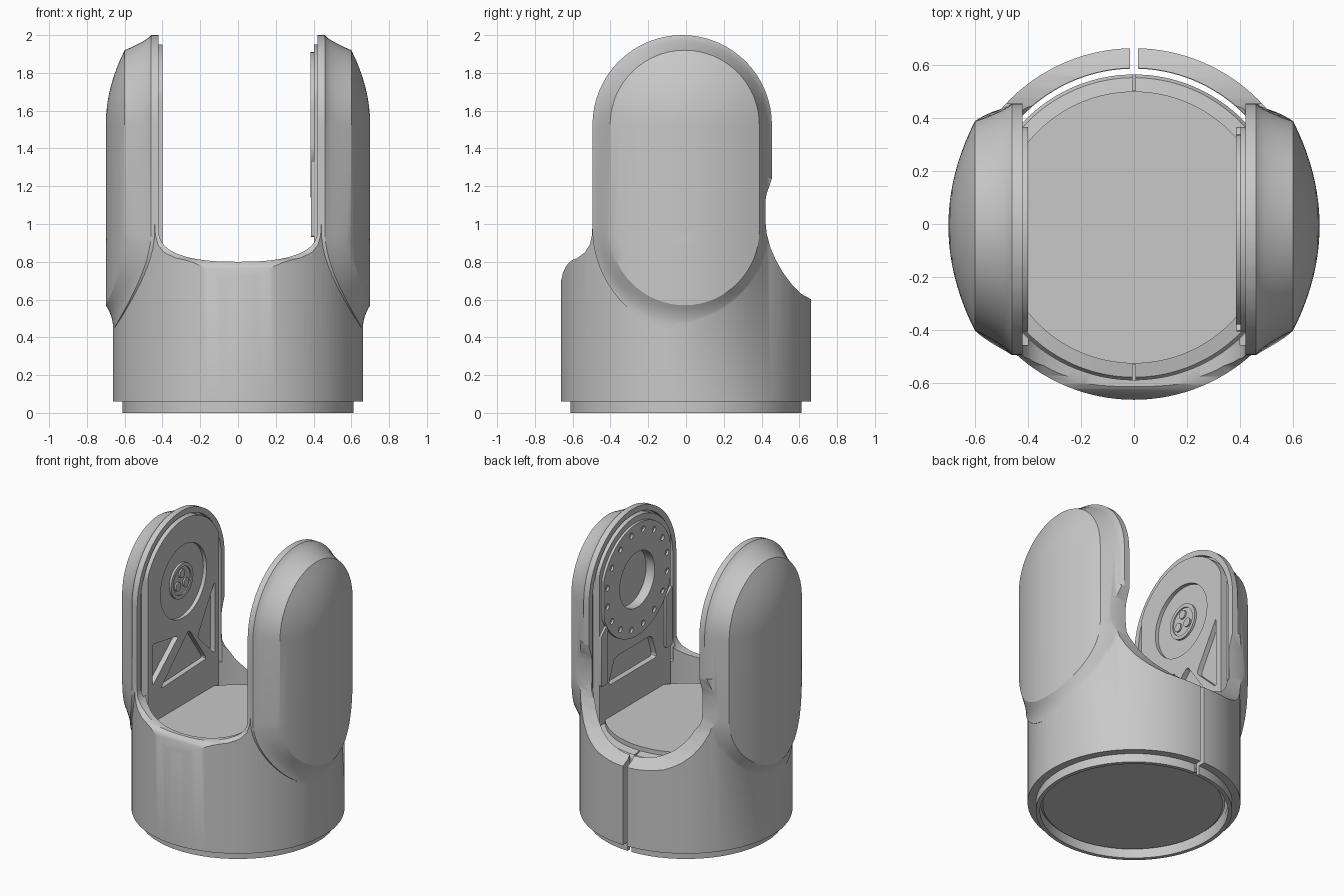
import bpy, bmesh, math

old = bpy.data.objects.get("Cube")
if old:
    bpy.data.objects.remove(old, do_unlink=True)

grey = bpy.data.materials.new("satin_grey")
grey.use_nodes = True
COLOR = (0.58, 0.58, 0.58, 1)
grey.diffuse_color = COLOR
grey.node_tree.nodes["Principled BSDF"].inputs["Base Color"].default_value = COLOR

MID_Y, TOP_Z, LOW_Z = -0.02, 1.525, 0.965   # arm spine
DRUM_R = 0.663


def finish(name, bm):
    bmesh.ops.recalc_face_normals(bm, faces=bm.faces[:])
    mesh = bpy.data.meshes.new(name)
    bm.to_mesh(mesh)
    bm.free()
    mesh.materials.append(grey)
    ob = bpy.data.objects.new(name, mesh)
    bpy.context.collection.objects.link(ob)
    return ob


def prism(name, outline, start, end, axis="x", soften=0):
    """Extrude a 2D outline along x (y, z points) or y (x, z points)."""
    bm = bmesh.new()
    place = (lambda p, d: (d, *p)) if axis == "x" else (lambda p, d: (p[0], d, p[1]))
    a, b = ([bm.verts.new(place(p, d)) for p in outline] for d in (start, end))
    bm.faces.new(a)
    bm.faces.new(b)
    n = len(a)
    for i in range(n):
        bm.faces.new((a[i], a[(i + 1) % n], b[(i + 1) % n], b[i]))
    if soften:
        edges = [e for e in bm.edges if abs(e.verts[0].co.x - e.verts[1].co.x) > 1e-4]
        bmesh.ops.bevel(bm, geom=edges, offset=soften, segments=4, profile=0.5, affect="EDGES")
    return finish(name, bm)


def box(name, x, y, z):
    return prism(name, [(y[0], z[0]), (y[1], z[0]), (y[1], z[1]), (y[0], z[1])], *x)


def lathe(name, profile, y=0, steps=128):
    """Closed solid of revolution from (radius, z) points, capped at both ends."""
    bm = bmesh.new()
    rings = [[bm.verts.new((r * math.cos(2 * math.pi * i / steps),
                            y + r * math.sin(2 * math.pi * i / steps), z))
              for i in range(steps)] for r, z in profile]
    for a, b in zip(rings, rings[1:]):
        for i in range(steps):
            j = (i + 1) % steps
            bm.faces.new((a[i], a[j], b[j], b[i]))
    bm.faces.new(rings[0])
    bm.faces.new(rings[-1])
    return finish(name, bm)


def cut(ob, cutter, operation="DIFFERENCE"):
    mod = ob.modifiers.new("cut", "BOOLEAN")
    mod.object, mod.operation, mod.solver = cutter, operation, "EXACT"
    bpy.context.view_layer.objects.active = ob
    bpy.ops.object.modifier_apply(modifier=mod.name)
    bpy.data.objects.remove(cutter, do_unlink=True)


def circle(r, y=MID_Y, z=TOP_Z, n=48):
    return [(y + r * math.cos(2 * math.pi * i / n), z + r * math.sin(2 * math.pi * i / n))
            for i in range(n)]


def arch(r, bottom, half_width):
    """Round top and straight sides, flat at the bottom."""
    arc = [(MID_Y + max(-half_width, min(half_width, r * math.cos(math.pi * i / 40))),
            TOP_Z + r * math.sin(math.pi * i / 40)) for i in range(41)]
    return [(MID_Y + half_width, bottom)] + arc + [(MID_Y - half_width, bottom)]


def dome(d):
    return 0.70 - 0.10 * (d / 0.395) ** 2


def arm_cover(name, side):
    """Capsule-shaped bulge with a concave flare down to the rim and the drum."""
    bm = bmesh.new()
    half = 32
    levels = [(k * 0.395 / 8, 0) for k in range(1, 9)]
    levels += [(0.395 + 0.08 * t / 6, t / 6) for t in range(1, 7)] + [(0.475, None)]
    rings = []
    for r, t in levels:
        ring = []
        flare = 1 if t is None else t
        for upper in (True, False):
            for i in range(half + 1):
                a = math.pi * i / half + (0 if upper else math.pi)
                lower = 0 if upper else abs(math.sin(a))     # 0 on the sides, 1 at the bottom
                y = r * math.cos(a)
                z = (TOP_Z if upper else LOW_Z) + (r + 0.05 * flare * lower) * math.sin(a)
                core = min(r, 0.395)
                x = dome(core if upper else core * abs(math.cos(a)))
                blend = 1 - (1 - flare) ** (1.35 + 0.85 * lower)
                edge = 0.46 if upper else math.sqrt((DRUM_R - 0.002) ** 2 - y * y)
                x = 0.42 if t is None else x * (1 - blend) + edge * blend
                ring.append(bm.verts.new((side * x, y - 0.007 - 0.013 * flare, z)))
        rings.append(ring)
    n = len(rings[0])
    for a, b in zip(rings, rings[1:]):
        for i in range(n):
            j = (i + 1) % n
            bm.faces.new((a[i], a[j], b[j], b[i]))
    # close the two half discs, the strip between them and the flat inner face
    inner = rings[0]
    for start in (0, half + 1):
        for i in range(half // 2):
            lo, hi = start + i, start + half - i
            loop = [lo, lo + 1, hi - 1, hi] if lo + 1 < hi - 1 else [lo, lo + 1, hi]
            bm.faces.new([inner[k] for k in loop])
    bm.faces.new((inner[0], inner[half], inner[half + 1], inner[2 * half + 1]))
    bm.faces.new(rings[-1])
    return finish(name, bm)


# Outer housing: drum plus two arm covers
housing = lathe("housing", [(DRUM_R, 0.06), (DRUM_R, 1.25)])
for side in (-1, 1):
    cut(housing, arm_cover("cover", side), "UNION")

# Side outline trims the rims and the rear notch
top_arc = [(MID_Y - 0.475 * math.cos(math.pi * i / 48), TOP_Z + 0.475 * math.sin(math.pi * i / 48))
           for i in range(49)]
front = [(-0.68, 0), (-0.68, 0.64), (-0.661, 0.70), (-0.652, 0.74), (-0.638, 0.772), (-0.62, 0.795),
         (-0.6, 0.81), (-0.575, 0.82), (-0.535, 0.85), (-0.51, 0.89), (-0.498, 0.94), (-0.495, 1.0)]
rear = [(0.455, 1.24), (0.427, 1.16), (0.42, 1.12), (0.42, 1.02), (0.427, 0.95), (0.445, 0.88),
        (0.475, 0.81), (0.515, 0.74), (0.56, 0.68), (0.61, 0.63), (0.665, 0.6), (0.68, 0)]
cut(housing, prism("trim", front + top_arc + rear, -1, 1), "INTERSECT")

# U opening between the arms, interior bore, arm recesses and rear slit
bowl = [(-0.42 * math.copysign(abs(math.cos(a)) ** 0.8, math.cos(a)), 0.97 - 0.17 * math.sin(a) ** 0.8)
        for a in (math.pi * i / 40 for i in range(1, 40))]
cut(housing, prism("opening", [(-0.42, 2.2), (-0.42, 0.97)] + bowl + [(0.42, 0.97), (0.42, 2.2)],
                   -1, 1, "y"))
cut(housing, lathe("bore", [(0.588, 0), (0.588, 0.85)]))
upper_bore = lathe("upper_bore", [(0.588, 0.8), (0.588, 1.0)])
cut(upper_bore, box("between_arms", (-0.42, 0.42), (-1, 1), (0.5, 1.5)), "INTERSECT")
cut(housing, upper_bore)
for side in (-1, 1):
    cut(housing, prism("recess", arch(0.437, 0.8, 0.437), side * 0.40, side * 0.452))
cut(housing, box("slit", (-0.015, 0.015), (0.5, 0.7), (0, 1)))

# Lower lip ring
lip = lathe("lower_lip", [(0.612, 0.0), (0.612, 0.065)])
cut(lip, lathe("lip_bore", [(0.586, -0.1), (0.586, 0.2)]))
cut(lip, box("lip_slit", (-0.015, 0.015), (0.5, 0.7), (-0.1, 0.2)))

# Inner drum with raised floor disc
drum = lathe("inner_drum", [(0.56, 0.055), (0.577, 0.07), (0.577, 0.62), (0.565, 0.64),
                            (0.513, 0.65), (0.513, 0.68)], y=-0.013)
for span in ((-0.7, -0.53), (0.503, 0.7)):
    cut(drum, box("notch", (-0.005, 0.005), span, (0.5, 0.8)))

# Drive plate in the -x arm: round well with hub and braced pockets
drive = prism("drive_plate", arch(0.425, 0.66, 0.385), -0.455, -0.40)
cut(drive, prism("well", circle(0.25), -0.425, -0.3))
triangles = [[(-0.36, 0.93), (-0.36, 1.22), (-0.07, 1.17)],
             [(-0.27, 0.88), (0.23, 0.9), (0.04, 1.17)],
             [(0.13, 1.08), (0.32, 1.4), (0.32, 0.9)]]
for tri in triangles:
    cut(drive, prism("pocket", tri, -0.435, -0.3, soften=0.025))
hub = prism("drive_hub", circle(0.12), -0.43, -0.41)
cut(hub, prism("hub_groove", circle(0.095), -0.418, -0.3))
for i in range(3):
    a = math.radians(90 + 120 * i)
    prism(f"hub_bolt_{i + 1}", circle(0.03, MID_Y + 0.05 * math.cos(a), TOP_Z + 0.05 * math.sin(a), 16),
          -0.43, -0.408)

# Bearing plate in the +x arm: thin backing with a raised drilled flange
backing = prism("bearing_backing", arch(0.425, 0.66, 0.385), 0.402, 0.455)
cut(backing, prism("window", [(-0.26, 0.9), (0.27, 0.9), (0.2, 1.07), (-0.2, 1.07)],
                   0.3, 0.44, soften=0.03))
flange_shape = [(max(-0.38, min(0.34, y)), z) for y, z in circle(0.385, n=64)]
flange = prism("bearing_flange", flange_shape, 0.385, 0.404)
for part in (backing, flange):
    cut(part, prism("bearing_hole", circle(0.19), 0.3, 0.45))
for i in range(16):
    a = 2 * math.pi * (i + 0.5) / 16
    cut(flange, prism("bolt_hole", circle(0.02, MID_Y + 0.33 * math.cos(a),
                                          TOP_Z + 0.33 * math.sin(a), 12), 0.3, 0.4))
for y, name in ((0.33, "rear"), (-0.37, "front")):
    prism(f"{name}_edge_rail", [(y - 0.035, 0.93), (y + 0.035, 0.93), (y + 0.035, 1.28),
                                (y - 0.035, 1.34)], 0.387, 0.404, soften=0.015)

# Smooth shading with sharp creases
for ob in bpy.context.view_layer.objects:
    ob.select_set(ob.type == "MESH" and grey.name in ob.data.materials)
bpy.context.view_layer.objects.active = housing
bpy.ops.object.shade_smooth_by_angle(angle=math.radians(28))
